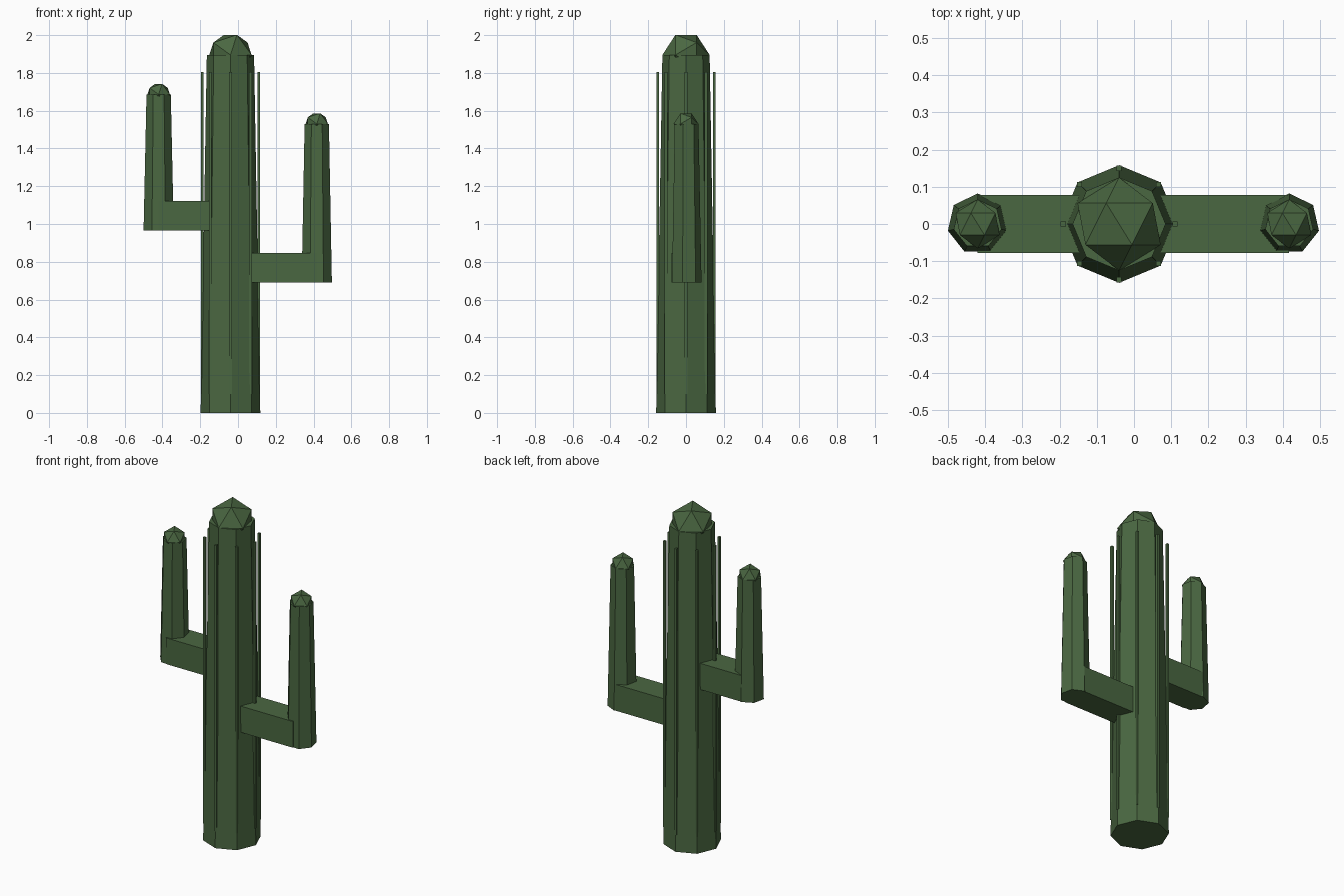
import bpy, math

if "Cube" in bpy.data.objects:
    bpy.data.objects.remove(bpy.data.objects["Cube"])

green = bpy.data.materials.new("cactus green")
green.diffuse_color = (0.0685, 0.136, 0.0529, 1)
green.use_nodes = True
green.node_tree.nodes["Principled BSDF"].inputs["Base Color"].default_value = green.diffuse_color

TRUNK_X = -0.04


def finish(name):
    ob = bpy.context.object
    ob.name = name
    ob.data.materials.append(green)
    return ob


def column(name, x, z0, z1, r0, r1, sides):
    """Tapered faceted column with a faceted cap resting in its top."""
    bpy.ops.mesh.primitive_cone_add(vertices=sides, radius1=r0, radius2=r1,
                                    depth=z1 - z0, location=(x, 0, (z0 + z1) / 2))
    finish(name)
    bpy.ops.mesh.primitive_ico_sphere_add(subdivisions=1, radius=r1, location=(x, 0, z1),
                                          rotation=(math.pi / 2, 0, 0))
    finish(name + "_cap")


def box(name, lo, hi):
    mid = [(a + b) / 2 for a, b in zip(lo, hi)]
    bpy.ops.mesh.primitive_cube_add(size=1, location=mid)
    ob = finish(name)
    ob.scale = [b - a for a, b in zip(lo, hi)]


# Trunk
column("trunk", TRUNK_X, 0, 1.895, 0.158, 0.125, 8)

# Arms: upright column plus horizontal connector into the trunk
for side, x, z0, z1 in (("left", -0.42, 0.965, 1.686), ("right", 0.417, 0.69, 1.53)):
    column(side + "_arm", x, z0, z1, 0.082, 0.066, 7)
    box(side + "_arm_connector", (min(x, TRUNK_X), -0.078, z0),
        (max(x, TRUNK_X), 0.078, z0 + 0.156))

# Thin vertical ribs around the trunk
for i in range(8):
    a = i * math.pi / 4
    x, y, h = TRUNK_X + 0.15 * math.cos(a), 0.15 * math.sin(a), 0.007
    box(f"rib_{i + 1}", (x - h, y - h, 0.1), (x + h, y + h, 1.805))
